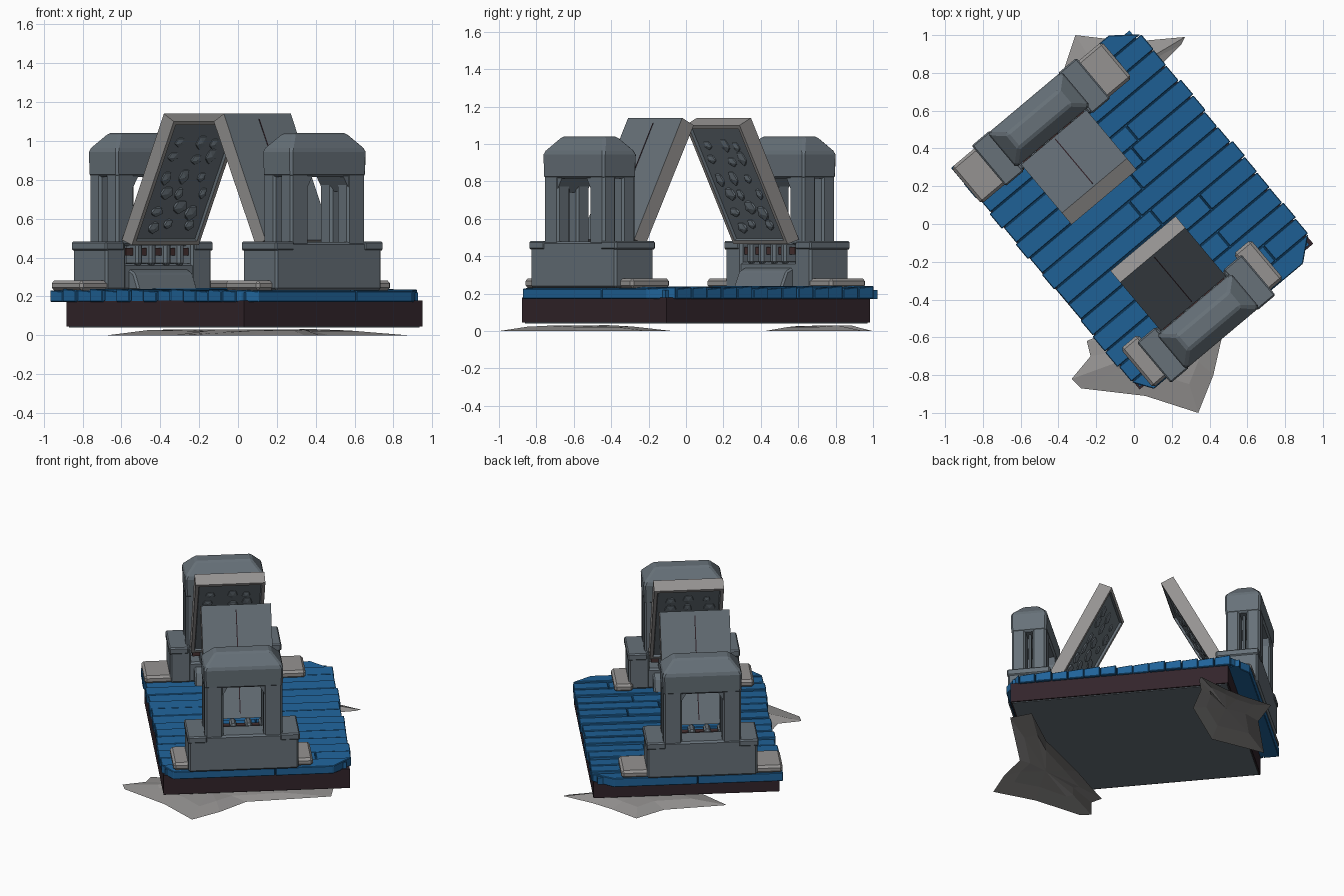
import bpy, bmesh, math, random
from mathutils import Vector

if "Cube" in bpy.data.objects:
    bpy.data.objects.remove(bpy.data.objects["Cube"])

random.seed(4)
C, S = 0.643, 0.766          # model is turned: u runs along the deck, v across it
MID_U, MID_V = -0.05, -0.03  # centre of the pair of gates


def material(name, rgb):
    m = bpy.data.materials.new(name)
    m.diffuse_color = (*rgb, 1)
    m.use_nodes = True
    m.node_tree.nodes["Principled BSDF"].inputs["Base Color"].default_value = m.diffuse_color
    return m


BLUE = material("blue planks", (0.014, 0.125, 0.32))
SLATE = material("slate stone", (0.135, 0.165, 0.19))
PALE = material("pale stone", (0.30, 0.29, 0.285))
BROWN = material("dark brown", (0.032, 0.018, 0.024))
RUST = material("rusty iron", (0.06, 0.03, 0.03))


def world(u, v, z):
    return Vector((u * C + v * S, -u * S + v * C, z))


def finish(bm, name, mats, bevel=0.0, rule=None):
    bmesh.ops.recalc_face_normals(bm, faces=bm.faces)
    if rule:
        for f in bm.faces:
            f.material_index = rule(f)
    me = bpy.data.meshes.new(name)
    bm.to_mesh(me)
    bm.free()
    for m in mats:
        me.materials.append(m)
    ob = bpy.data.objects.new(name, me)
    bpy.context.collection.objects.link(ob)
    if bevel:
        b = ob.modifiers.new("bevel", 'BEVEL')
        b.width, b.segments = bevel, 1
    return ob


def hull(name, pts, mat, bevel=0.0):
    """Convex solid around (u, v, z) points."""
    bm = bmesh.new()
    for p in pts:
        bm.verts.new(world(*p))
    bmesh.ops.convex_hull(bm, input=bm.verts)
    bmesh.ops.dissolve_limit(bm, angle_limit=0.01, verts=bm.verts, edges=bm.edges)
    return finish(bm, name, [mat], bevel)


def box(name, u, v, z, mat, bevel=0.0):
    return hull(name, [(a, b, c) for a in u for b in v for c in z], mat, bevel)


# Foundation and underside
box("foundation", (-0.73, 0.69), (-0.54, 0.66), (0.045, 0.18), BROWN)
box("underside_plate", (-0.72, 0.68), (-0.53, 0.65), (0.04, 0.046), SLATE)

# Plank deck on a filler core
box("deck_core", (-0.80, 0.68), (-0.53, 0.64), (0.172, 0.22), BLUE)
N, U0, U1 = 15, -0.85, 0.74
step = (U1 - U0) / N
for i in range(N):
    a, b = U0 + i * step, U0 + (i + 1) * step - 0.004
    lo = -0.55 + random.uniform(-0.005, 0.012)
    hi = 0.68 + random.uniform(-0.012, 0.005)
    cut = random.uniform(-0.3, 0.45)
    top = 0.234 + random.uniform(-0.004, 0.006)
    hi_a = 0.54 if i == 0 else hi
    hi_b = 0.55 if i == N - 1 else hi
    lo_b = -0.48 if i == N - 1 else lo
    for k, (la, lb, ha, hb) in enumerate(((lo, lo_b, cut, cut), (cut + 0.004, cut + 0.004, hi_a, hi_b))):
        dz = k * 0.003
        hull("deck_plank", [(u, v, z) for u, l, h, t in ((a, la, ha, top + dz), (b, lb, hb, top - 0.006))
                            for v in (l, h) for z in (0.172, t)], BLUE, 0.004)


# Gates: 'a' is the distance from the middle of the deck, s the side
def gate(s):
    def U(*r):
        return tuple(MID_U + s * a for a in r)

    def V(*r):
        return tuple(MID_V + v for v in r)

    # pale feet
    lift = -0.02 if s < 0 else 0.02
    for t in (-1, 1):
        box("foot_slab", U(0.53 - lift, 0.79 - lift * 0.5), V(t * 0.33, t * (0.52 if s < 0 else 0.45)),
            (0.23, 0.282), PALE, 0.015)
    # base with a hinge recess on its inner side
    box("base_outer", U(0.66, 0.815), V(-0.355, 0.355), (0.23, 0.48), SLATE, 0.012)
    box("base_middle", U(0.55, 0.70), V(-0.24, 0.24), (0.23, 0.37), SLATE, 0.012)
    hull("base_sill", [(U(a)[0], MID_V + v, z) for v in (-0.2, 0.2)
                       for a, z in ((0.47, 0.23), (0.60, 0.23), (0.51, 0.32), (0.60, 0.36))], SLATE, 0.01)
    for t in (-1, 1):
        box("base_end", U(0.545, 0.70), V(t * 0.22, t * 0.355), (0.23, 0.48), SLATE, 0.012)
        box("base_cap", U(0.54, 0.82), V(t * 0.235, t * 0.362), (0.435, 0.482), SLATE, 0.008)
    # hinge bar and knuckles
    box("hinge_bar", U(0.56, 0.60), V(-0.21, 0.21), (0.41, 0.45), RUST)
    for v in (-0.14, -0.05, 0.05, 0.14):
        box("hinge_knuckle", U(0.53, 0.63), V(v - 0.022, v + 0.022), (0.36, 0.475), SLATE, 0.012)

    # four legs, a thin bar in each side slot, and the lintel
    for t in (-1, 1):
        for a in ((0.585, 0.675), (0.72, 0.81)):
            box("frame_leg", U(*a), V(t * 0.13, t * 0.25), (0.46, 0.84), SLATE, 0.012)
        box("slot_bar", U(0.69, 0.705), V(t * 0.18, t * 0.20), (0.47, 0.82), SLATE)
        hull("leg_bracket", [(U(a)[0], MID_V + t * v, z) for a in (0.59, 0.805)
                             for v, z in ((0.15, 0.74), (0.15, 0.84), (0.09, 0.84))], SLATE)
    hull("lintel", [(U(0.6975 + i * da)[0], MID_V + j * dv, z) for i in (-1, 1) for j in (-1, 1)
                    for da, dv, z in ((0.115, 0.252, 0.815), (0.118, 0.256, 0.955), (0.05, 0.18, 1.04))],
         SLATE, 0.012)

    # leaning slab: slate faces, pale edges, sunken underside panel
    prof = ((0.575, 0.49), (0.24, 1.14), (0.16, 1.10), (0.495, 0.465))
    bm = bmesh.new()
    rings = [[bm.verts.new(world(U(a)[0], MID_V + v, z)) for a, z in prof] for v in (-0.225, 0.225)]
    bm.faces.new(rings[0])
    bm.faces.new(rings[1])
    quads = [bm.faces.new((rings[0][i], rings[0][(i + 1) % 4], rings[1][(i + 1) % 4], rings[1][i]))
             for i in range(4)]
    bmesh.ops.recalc_face_normals(bm, faces=bm.faces)
    bm.faces.ensure_lookup_table()
    broad = {quads[0].index, quads[2].index}
    bm.faces.index_update()
    broad = {quads[0], quads[2]}
    for f in bm.faces:
        f.material_index = 0 if f in broad else 1
    under = quads[2]
    r = bmesh.ops.inset_region(bm, faces=[under], thickness=0.03, depth=0.0)
    for f in r["faces"]:
        f.material_index = 1
    bmesh.ops.inset_region(bm, faces=[under], thickness=0.008, depth=-0.014)
    finish(bm, "leaning_slab", [SLATE, PALE])

    # crack along the upper face
    d = Vector((0.24 - 0.575, 1.14 - 0.49)).normalized()
    n = Vector((d.y, -d.x))      # outward, upward normal in (a, z)
    start = Vector((0.575, 0.49))
    ends = [start + d * k + n * h for k in (0.03, 0.70) for h in (-0.004, 0.002)]
    hull("slab_crack", [(U(p.x)[0], MID_V + v, p.y) for p in ends for v in (-0.003, 0.003)], BROWN)

    # rough relief on the sunken underside
    bm = bmesh.new()
    low = Vector((0.495, 0.465))
    for row in range(6):
        for col in range(3):
            c = low + d * (0.10 + row * 0.10 + random.uniform(-0.02, 0.02)) + n * 0.011
            cv = MID_V + (col - 1) * 0.12 + random.uniform(-0.025, 0.025)
            ru, rv = random.uniform(0.03, 0.05), random.uniform(0.025, 0.05)
            out = bmesh.ops.create_icosphere(bm, subdivisions=1, radius=1)
            for w in out["verts"]:
                p = c + d * (w.co.x * ru) + n * (w.co.z * 0.016)
                w.co = world(U(p.x)[0], cv + w.co.y * rv, p.y)
    finish(bm, "slab_relief", [SLATE])


for side in (-1, 1):
    gate(side)


# Ragged ground sheets: low mounds, thin at the rim
def sheet(name, outline, centre):
    bm = bmesh.new()
    c = Vector((*centre, 0.03))
    rim = [bm.verts.new((x, y, 0.0)) for x, y in outline]
    inner = [bm.verts.new((c.x + (x - c.x) * 0.6, c.y + (y - c.y) * 0.6, random.uniform(0.018, 0.032)))
             for x, y in outline]
    mid = bm.verts.new(c)
    k = len(rim)
    for i in range(k):
        j = (i + 1) % k
        bm.faces.new((rim[i], rim[j], inner[j], inner[i]))
        bm.faces.new((inner[i], inner[j], mid))
    finish(bm, name, [PALE])


sheet("front_ground_sheet", [(-0.25, -0.62), (-0.23, -0.70), (-0.33, -0.82), (-0.28, -0.87), (0.06, -0.91),
                             (0.34, -1.0), (0.42, -0.8), (0.47, -0.58), (0.87, -0.2), (0.80, -0.07),
                             (0.50, -0.28), (0.1, -0.45), (-0.1, -0.55)], (0.22, -0.62))
sheet("back_ground_sheet", [(-0.67, 0.5), (-0.38, 0.79), (-0.31, 1.0), (-0.1, 0.975), (0.05, 0.97), (0.27, 0.99),
                            (0.25, 0.95), (0.16, 0.86), (0.05, 0.65), (-0.3, 0.42)], (-0.15, 0.74))
